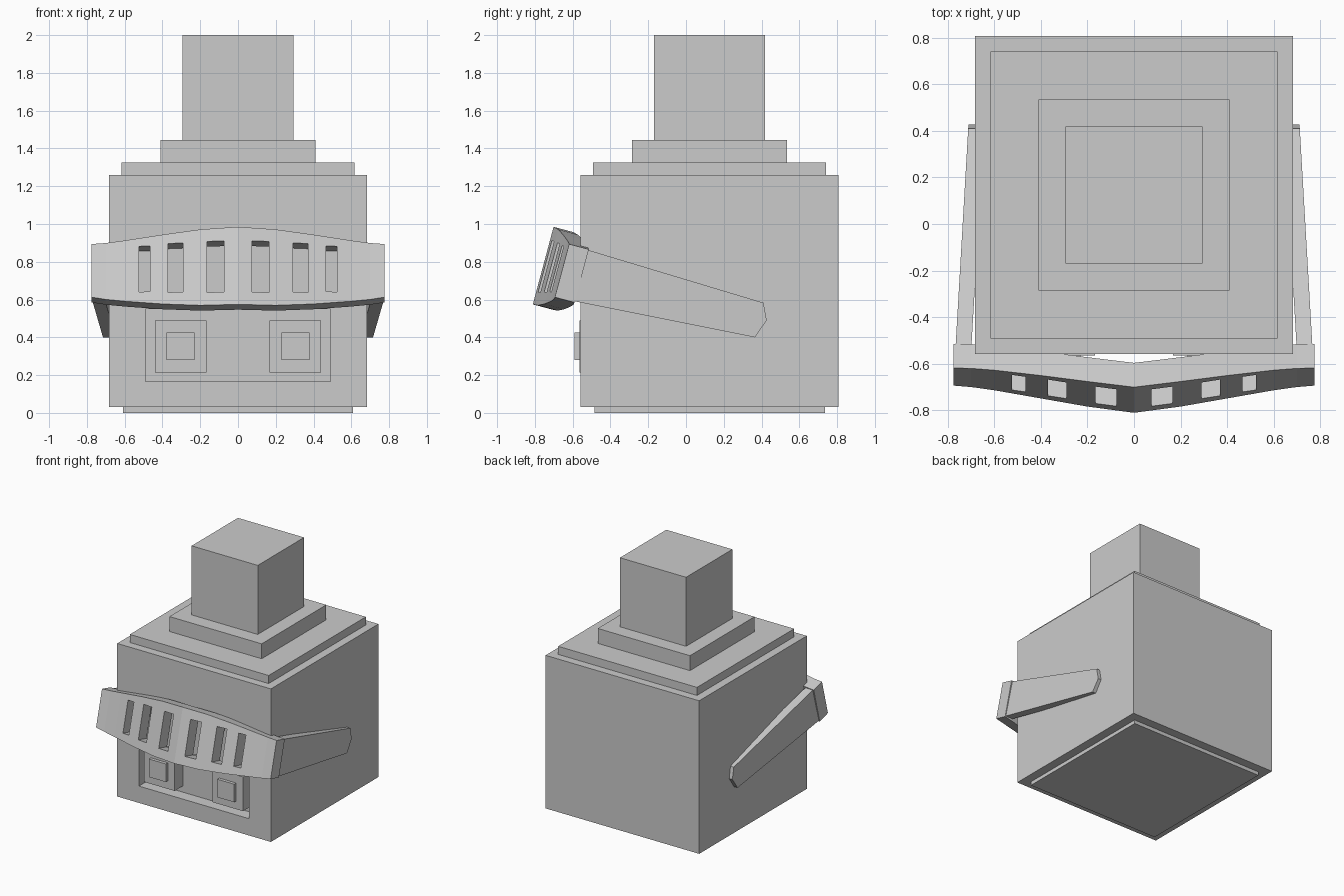
import bpy, bmesh, math

if "Cube" in bpy.data.objects:
    bpy.data.objects.remove(bpy.data.objects["Cube"])


def make(name, verts, faces):
    me = bpy.data.meshes.new(name)
    bm = bmesh.new()
    vs = [bm.verts.new(v) for v in verts]
    for f in faces:
        bm.faces.new([vs[i] for i in f])
    bmesh.ops.recalc_face_normals(bm, faces=bm.faces)
    bm.to_mesh(me)
    bm.free()
    ob = bpy.data.objects.new(name, me)
    bpy.context.collection.objects.link(ob)
    return ob


def loft(name, sections):
    # closed solid through a row of equal-length cross-sections
    n, m = len(sections[0]), len(sections)
    faces = [(i * n + j, i * n + (j + 1) % n, (i + 1) * n + (j + 1) % n, (i + 1) * n + j)
             for i in range(m - 1) for j in range(n)]
    faces += [tuple(range(n)), tuple(range((m - 1) * n, m * n))]
    return make(name, [v for s in sections for v in s], faces)


def box(name, x0, x1, y0, y1, z0, z1):
    return loft(name, [[(x, y0, z0), (x, y1, z0), (x, y1, z1), (x, y0, z1)] for x in (x0, x1)])


def cut(target, cutter):
    cutter.hide_render = True
    cutter.hide_set(True)
    cutter.display_type = 'WIRE'
    mod = target.modifiers.new("cut", 'BOOLEAN')
    mod.operation = 'DIFFERENCE'
    mod.solver = 'EXACT'
    mod.object = cutter


# Stacked square blocks: base, body, collars, top stud
CY = 0.125
blocks = {}
for name, h, z0, z1 in [("base_plate", 0.61, 0, 0.03), ("body", 0.683, 0.03, 1.26),
                        ("lower_step", 0.617, 1.26, 1.325), ("upper_step", 0.41, 1.325, 1.445),
                        ("top_stud", 0.294, 1.445, 2.0)]:
    blocks[name] = box(name, -h, h, CY - h, CY + h, z0, z1)

# Recessed face panel
cut(blocks["body"], box("face_recess_cutter", -0.49, 0.49, -0.8, -0.46, 0.165, 0.55))

# Eyes
for s, side in ((-1, "left"), (1, "right")):
    c = s * 0.304
    box("eye_" + side, c - 0.136, c + 0.136, -0.565, -0.45, 0.215, 0.49)
    box("pupil_" + side, c - 0.075, c + 0.075, -0.59, -0.55, 0.28, 0.425)

# Visor front, in a tilted frame: x, front depth, bottom, top
TILT = math.radians(-15)
half = [(0, -0.932, 0.345, 0.770), (0.2, -0.905, 0.347, 0.763), (0.4, -0.873, 0.363, 0.743),
        (0.6, -0.843, 0.386, 0.719), (0.7, -0.832, 0.399, 0.708), (0.776, -0.829, 0.412, 0.703)]
stations = [(-x, w, b, t) for x, w, b, t in half[:0:-1]] + half
visor = loft("visor_front", [[(x, w, b), (x, w + 0.108, b), (x, w + 0.108, t), (x, w, t)]
                             for x, w, b, t in stations])
visor.rotation_euler.x = TILT

# Visor slots
for s in (-1, 1):
    for c, h, b, t in [(0.12, 0.045, 0.416, 0.696), (0.33, 0.040, 0.425, 0.693),
                       (0.495, 0.029, 0.434, 0.684)]:
        slot = box("slot_cutter", s * c - h, s * c + h, -1.1, -0.6, b, t)
        slot.rotation_euler.x = TILT
        cut(visor, slot)

# Visor side arms, tapering back into the body
profile = [(-0.61, 0.89), (0.41, 0.583), (0.427, 0.49), (0.365, 0.40), (-0.66, 0.605)]
for s, side in ((-1, "left"), (1, "right")):
    def edge(y, inset):
        return s * (0.772 - (y + 0.62) * 0.058 - inset)
    loft("visor_arm_" + side, [[(edge(y, i), y, z) for y, z in profile] for i in (0, 0.068)])
